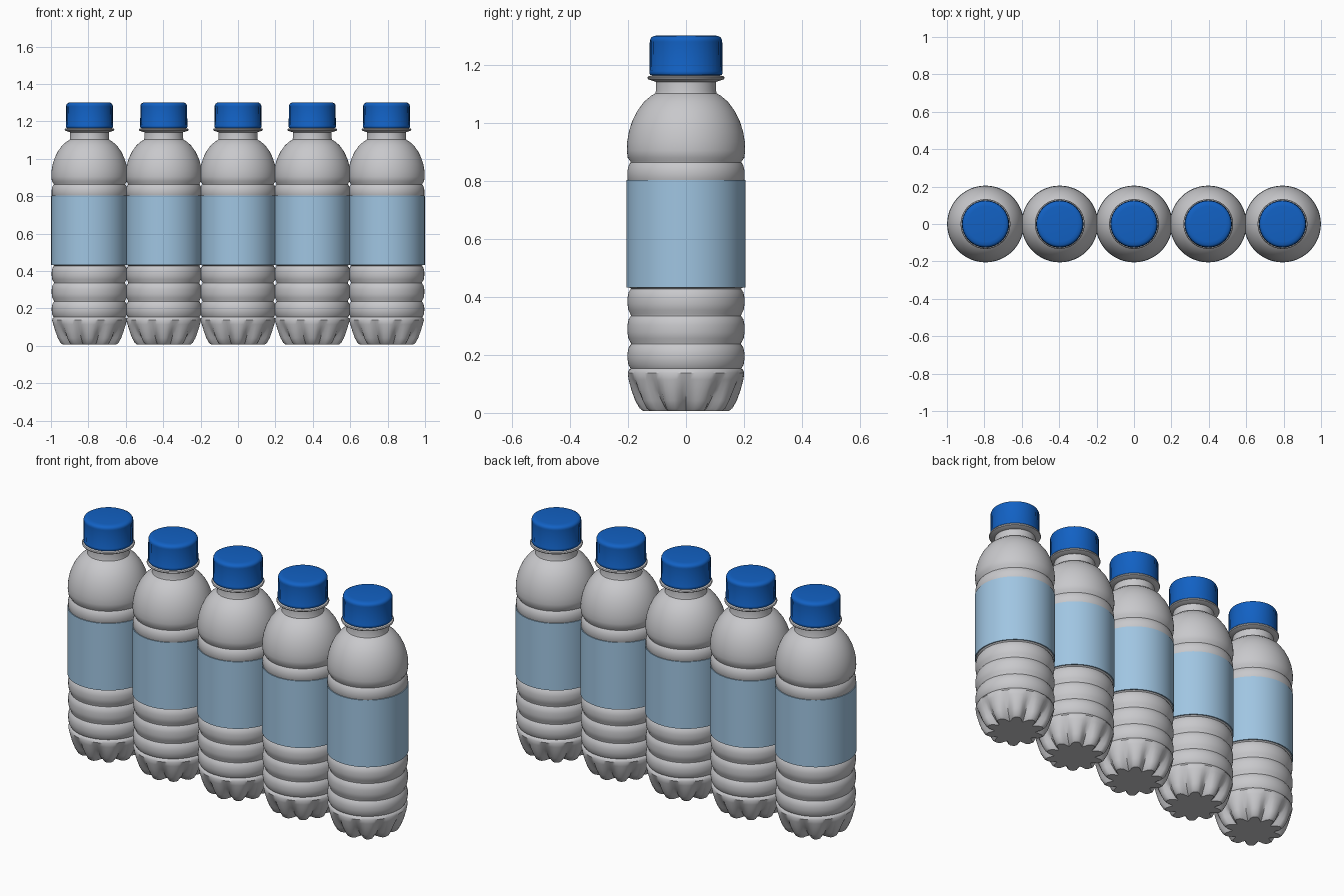
import bpy, bmesh, math

if "Cube" in bpy.data.objects:
    bpy.data.objects.remove(bpy.data.objects["Cube"])

SEG = 80        # points around each ring
LOBES = 10      # feet around the base
SPACING = 0.397


def material(name, rgb):
    m = bpy.data.materials.new(name)
    m.diffuse_color = (*rgb, 1)
    m.use_nodes = True
    m.node_tree.nodes["Principled BSDF"].inputs["Base Color"].default_value = m.diffuse_color
    return m


PLASTIC = material("pale grey plastic", (0.58, 0.58, 0.60))
LABEL = material("light blue label", (0.35, 0.56, 0.76))
BLUE = material("blue cap", (0.006, 0.12, 0.55))


def lathe(name, profile, mat, x, radius=lambda r, z, a: r, angle=35, caps=True):
    """Spin (radius, height) pairs around z; radius() can vary with angle."""
    bm = bmesh.new()
    rings = []
    for r, z in profile:
        ring = []
        for i in range(SEG):
            a = 2 * math.pi * i / SEG
            q = radius(r, z, a)
            ring.append(bm.verts.new((q * math.cos(a), q * math.sin(a), z)))
        rings.append(ring)
    for lo, hi in zip(rings, rings[1:]):
        for i in range(SEG):
            j = (i + 1) % SEG
            bm.faces.new((lo[i], lo[j], hi[j], hi[i]))
    if caps:
        bm.faces.new(rings[0][::-1])
        bm.faces.new(rings[-1])
    me = bpy.data.meshes.new(name)
    bm.to_mesh(me)
    bm.free()
    me.materials.append(mat)
    ob = bpy.data.objects.new(name, me)
    ob.location.x = x
    bpy.context.collection.objects.link(ob)
    bpy.ops.object.select_all(action='DESELECT')
    ob.select_set(True)
    bpy.context.view_layer.objects.active = ob
    bpy.ops.object.shade_smooth_by_angle(angle=math.radians(angle))
    return ob


def foot_radius(r, z, a):
    """Pinch narrow flutes between the feet, fading out up the side."""
    fade = max(0.0, min(1.0, (0.135 - z) / 0.125))
    flute = (0.5 + 0.5 * math.cos(LOBES * a)) ** 2
    return r - 0.042 * fade * flute


def knurl_radius(r, z, a):
    """Fine grip ridges on the side of the cap."""
    if 1.18 < z < 1.285:
        return r - 0.0025 * (round(a / (2 * math.pi) * SEG) % 2)
    return r


# Base with feet, ribbed lower wall, label recess, shoulder dome and neck
body = [(0.128, 0.006), (0.147, 0.006), (0.160, 0.016), (0.175, 0.042),
        (0.188, 0.078), (0.198, 0.115), (0.201, 0.138), (0.196, 0.149)]
for low, high in ((0.153, 0.237), (0.243, 0.335), (0.341, 0.428)):
    body += [(0.191, low), (0.199, low + 0.014), (0.202, low + 0.035),
             (0.202, high - 0.032), (0.198, high - 0.012), (0.190, high)]
body += [(0.199, 0.436), (0.199, 0.80), (0.202, 0.806), (0.202, 0.835),
         (0.197, 0.855), (0.191, 0.864), (0.192, 0.868), (0.201, 0.880),
         (0.204, 0.905), (0.203, 0.935), (0.197, 0.970), (0.186, 1.005),
         (0.169, 1.040), (0.145, 1.073), (0.120, 1.094), (0.106, 1.102),
         (0.104, 1.110), (0.104, 1.143)]

# Transfer ring below the cap, with the inner neck inside it
collar = [(0.104, 1.142), (0.120, 1.147), (0.131, 1.151), (0.133, 1.156),
          (0.130, 1.161), (0.117, 1.164), (0.117, 1.175)]

# Label sleeve
sleeve = [(0.199, 0.432), (0.205, 0.432), (0.205, 0.803), (0.199, 0.803)]

# Screw cap with rounded top edge
cap = [(0.112, 1.164), (0.123, 1.165), (0.126, 1.170), (0.126, 1.179),
       (0.126, 1.182), (0.125, 1.280), (0.124, 1.287), (0.120, 1.295),
       (0.111, 1.300), (0.095, 1.302)]

for k in range(5):
    x = (k - 2) * SPACING
    lathe(f"bottle_body_{k + 1}", body, PLASTIC, x, foot_radius)
    lathe(f"neck_ring_{k + 1}", collar, PLASTIC, x)
    lathe(f"label_{k + 1}", sleeve, LABEL, x, caps=False)
    lathe(f"cap_{k + 1}", cap, BLUE, x, knurl_radius)
